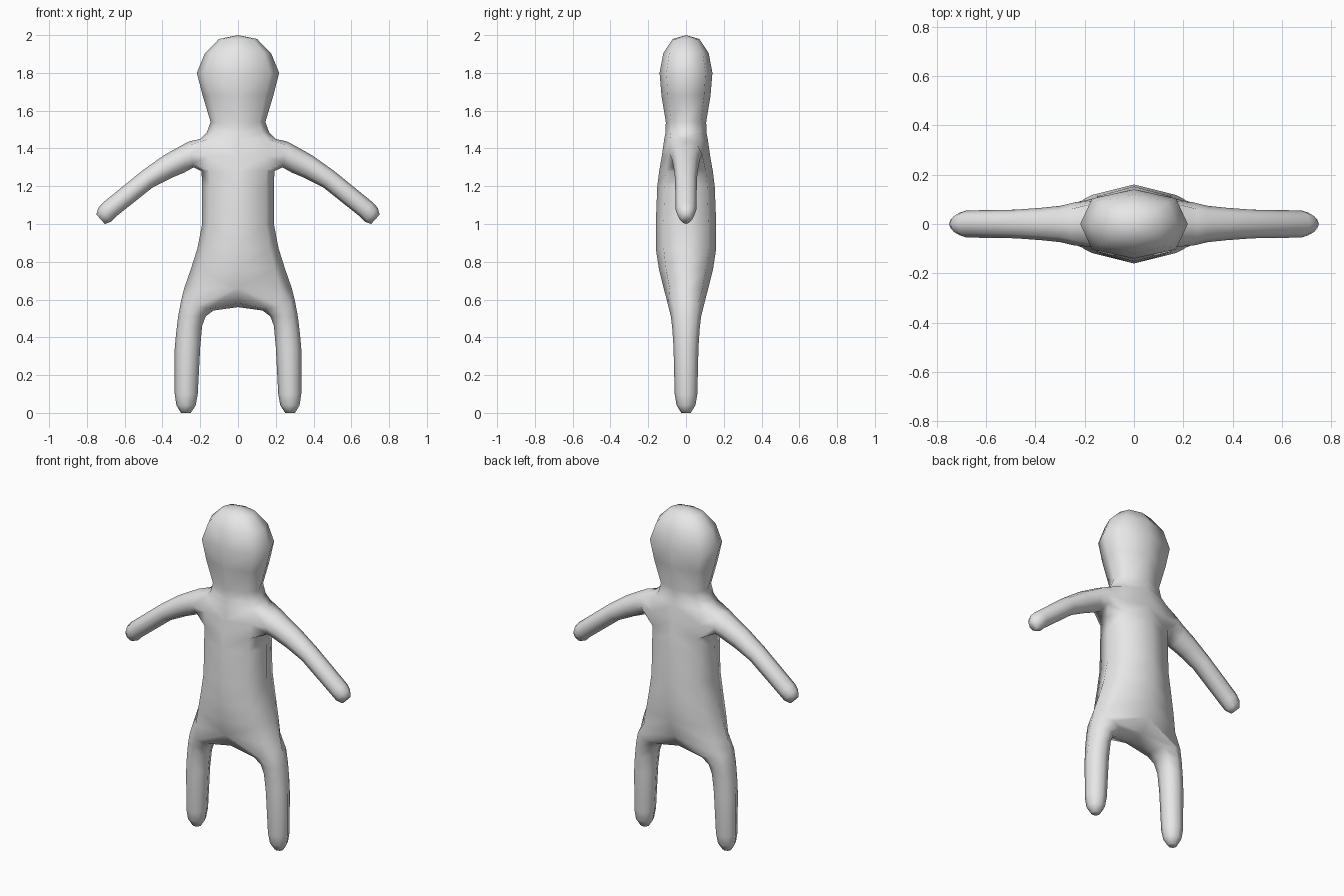
import bpy, bmesh, math
from mathutils import Vector

cube = bpy.data.objects.get("Cube")
if cube:
    bpy.data.objects.remove(cube, do_unlink=True)

grey = bpy.data.materials.new("plain grey")
grey.use_nodes = True
grey.diffuse_color = (0.8, 0.8, 0.8, 1)
grey.node_tree.nodes["Principled BSDF"].inputs["Base Color"].default_value = (0.8, 0.8, 0.8, 1)

bm = bmesh.new()


def bridge(a, b, closed=True):
    """Join two vertex rings with quads."""
    n = len(a)
    for i in range(n if closed else n - 1):
        j = (i + 1) % n
        bm.faces.new((a[i], a[j], b[j], b[i]))


def limb(start, sections):
    """Loft from an opening through eight-sided (edge a, edge b, half depth) sections."""
    previous = start
    for (ax, az), (bx, bz), depth in sections:
        a, b = Vector((ax, 0, az)), Vector((bx, 0, bz))
        centre, half = (a + b) / 2, (a - b) / 2
        ring = []
        for k in range(8):
            t = k * math.pi / 4
            side = Vector((0, -depth * math.sin(t), 0))
            ring.append(bm.verts.new(centre + half * math.cos(t) + side))
        bridge(previous, ring)
        previous = ring
    bm.faces.new(previous)


# Head and torso, left half: (height, half width, half depth) from crown to hips
levels = [(1.98, 0.10, 0.07), (1.905, 0.175, 0.12), (1.80, 0.218, 0.14),
          (1.68, 0.187, 0.13), (1.54, 0.145, 0.107), (1.485, 0.165, 0.108),
          (1.45, 0.20, 0.115), (1.36, 0.20, 0.128), (1.28, 0.193, 0.142),
          (1.20, 0.19, 0.152), (1.00, 0.19, 0.16), (0.87, 0.215, 0.16),
          (0.76, 0.25, 0.143), (0.66, 0.285, 0.118)]
SHOULDER = 6
rings = []
for z, w, d in levels:
    points = [(0, d), (w * 0.78, d * 0.74), (w, 0), (w * 0.78, -d * 0.74), (0, -d)]
    rings.append([bm.verts.new((x, y, z)) for x, y in points])
for i in range(len(rings) - 1):
    a, b = rings[i], rings[i + 1]
    if i in (SHOULDER, SHOULDER + 1):      # leave the side open for the arm
        bridge(a[:2], b[:2], False)
        bridge(a[3:], b[3:], False)
    else:
        bridge(a, b, False)
crown = bm.verts.new((0, 0, 2.0))
for i in range(4):
    bm.faces.new((crown, rings[0][i], rings[0][i + 1]))

# Arm, grown from the shoulder opening
top, mid, low = rings[SHOULDER:SHOULDER + 3]
bm.verts.remove(mid[2])
limb([top[2], top[3], mid[3], low[3], low[2], low[1], mid[1], top[1]],
     [((0.26, 1.437), (0.235, 1.30), 0.086),
      ((0.31, 1.41), (0.285, 1.272), 0.074),
      ((0.395, 1.362), (0.35, 1.245), 0.066),
      ((0.51, 1.28), (0.45, 1.195), 0.058),
      ((0.715, 1.113), (0.645, 1.04), 0.055),
      ((0.74, 1.085), (0.672, 1.012), 0.046),
      ((0.75, 1.05), (0.705, 1.0), 0.025)])

# Leg, grown from the hip opening and the crotch line
hip = rings[-1]
crotch = [bm.verts.new((0, y, z)) for y, z in ((-0.07, 0.58), (0, 0.56), (0.07, 0.58))]
limb([hip[2], hip[3], hip[4], *crotch, hip[0], hip[1]],
     [((0.302, 0.59), (0.13, 0.542), 0.094),
      ((0.317, 0.51), (0.172, 0.51), 0.08),
      ((0.328, 0.42), (0.19, 0.46), 0.072),
      ((0.335, 0.34), (0.20, 0.35), 0.066),
      ((0.335, 0.10), (0.213, 0.10), 0.06),
      ((0.326, 0.04), (0.224, 0.04), 0.05),
      ((0.302, 0.0), (0.25, 0.0), 0.025)])

# Mirror to the right side and weld the centre line
bmesh.ops.mirror(bm, geom=bm.verts[:] + bm.edges[:] + bm.faces[:], axis='X', merge_dist=0.0005)
bmesh.ops.remove_doubles(bm, verts=bm.verts[:], dist=0.0005)
bmesh.ops.recalc_face_normals(bm, faces=bm.faces[:])
for face in bm.faces:
    face.smooth = True

mesh = bpy.data.meshes.new("body")
bm.to_mesh(mesh)
bm.free()
mesh.materials.append(grey)
body = bpy.data.objects.new("body", mesh)
bpy.context.collection.objects.link(body)
